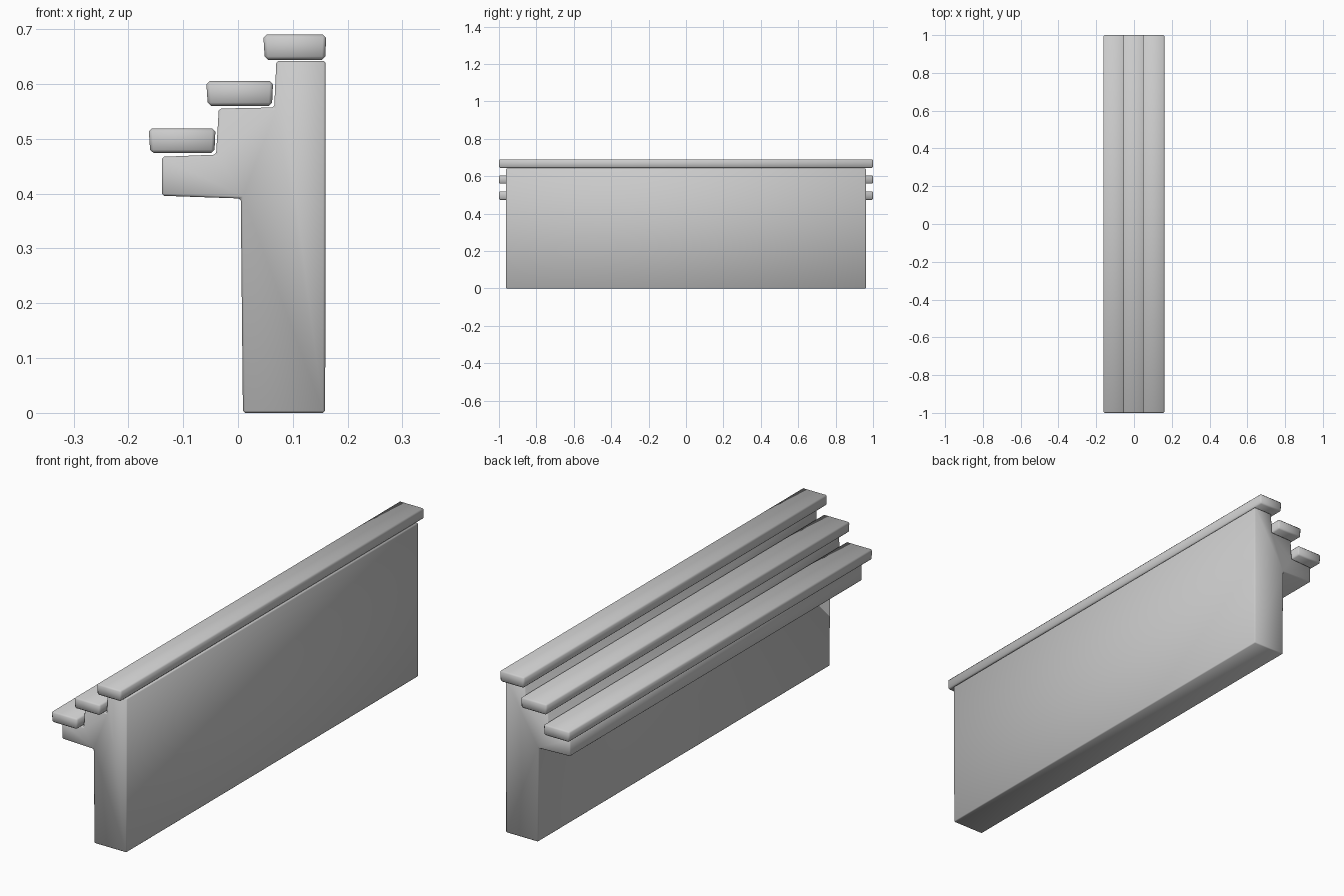
import bpy
import bmesh

cube = bpy.data.objects.get("Cube")
if cube:
    bpy.data.objects.remove(cube, do_unlink=True)

stone = bpy.data.materials.new("light grey stone")
stone.use_nodes = True
stone.diffuse_color = (0.6, 0.6, 0.6, 1)
stone.node_tree.nodes["Principled BSDF"].inputs["Base Color"].default_value = (0.6, 0.6, 0.6, 1)


def extrude_profile(name, points, half_length, bevel):
    """Extrude an x-z outline along y, with softly worn edges."""
    bm = bmesh.new()
    face = bm.faces.new([bm.verts.new((x, -half_length, z)) for x, z in points])
    out = bmesh.ops.extrude_face_region(bm, geom=[face])
    verts = [g for g in out["geom"] if isinstance(g, bmesh.types.BMVert)]
    bmesh.ops.translate(bm, verts=verts, vec=(0, 2 * half_length, 0))
    bmesh.ops.recalc_face_normals(bm, faces=bm.faces)
    bmesh.ops.bevel(bm, geom=bm.edges[:], offset=bevel, segments=1,
                    profile=0.5, affect='EDGES')
    for f in bm.faces:
        f.smooth = True
    mesh = bpy.data.meshes.new(name)
    bm.to_mesh(mesh)
    bm.free()
    mesh.materials.append(stone)
    obj = bpy.data.objects.new(name, mesh)
    bpy.context.collection.objects.link(obj)
    return obj


# Wall with a stepped, overhanging top
extrude_profile("stepped_wall", [
    (0.009, 0.0), (0.159, 0.0), (0.160, 0.642), (0.070, 0.642),
    (0.066, 0.557), (-0.035, 0.555), (-0.040, 0.471), (-0.139, 0.467),
    (-0.139, 0.396), (0.005, 0.391)], 0.962, 0.004)

# Overhanging slab on each step: left, right, bottom, top
slabs = {
    "lower_slab": (-0.163, -0.041, 0.474, 0.519),
    "middle_slab": (-0.058, 0.064, 0.560, 0.605),
    "upper_slab": (0.046, 0.161, 0.644, 0.690),
}
for name, (x0, x1, z0, z1) in slabs.items():
    extrude_profile(name, [(x0 + 0.003, z0), (x1 - 0.002, z0), (x1, z1), (x0, z1)],
                    1.0, 0.006)
